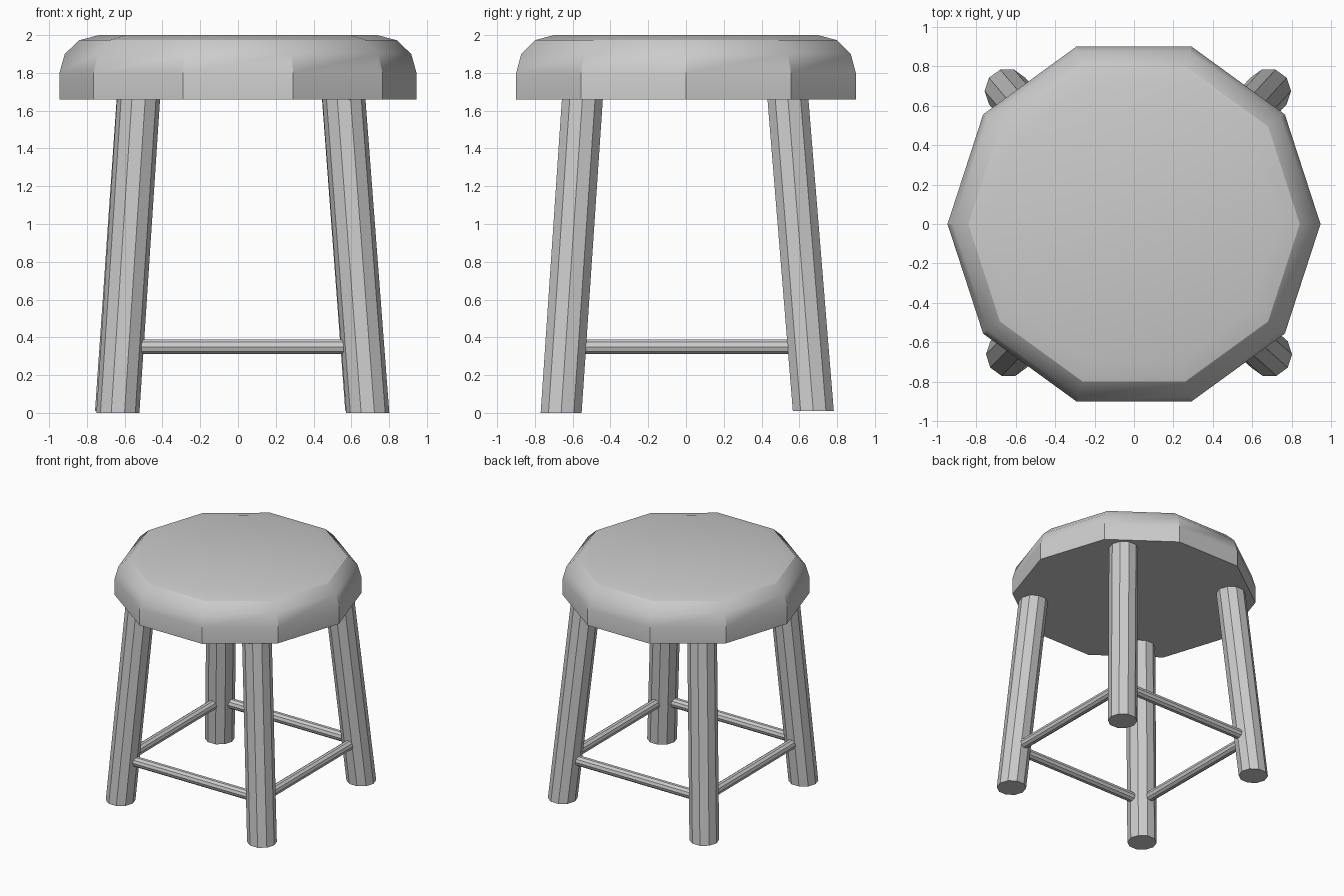
import bpy, math
from mathutils import Vector

if "Cube" in bpy.data.objects:
    bpy.data.objects.remove(bpy.data.objects["Cube"])

SIDES = 10


def mesh_object(name, verts, faces):
    mesh = bpy.data.meshes.new(name)
    mesh.from_pydata(verts, [], faces)
    obj = bpy.data.objects.new(name, mesh)
    bpy.context.collection.objects.link(obj)
    return obj


def loft(name, rings):
    """Capped skin through a list of equal-sized rings of points."""
    n = len(rings[0])
    verts = [p for ring in rings for p in ring]
    faces = [(k * n + i, k * n + (i + 1) % n, (k + 1) * n + (i + 1) % n, (k + 1) * n + i)
             for k in range(len(rings) - 1) for i in range(n)]
    faces.append(tuple(reversed(range(n))))
    faces.append(tuple(range(len(verts) - n, len(verts))))
    return mesh_object(name, verts, faces)


def flat_ring(x, y, z, r):
    return [(x + r * math.cos(math.tau * i / SIDES),
             y + r * math.sin(math.tau * i / SIDES), z) for i in range(SIDES)]


# Seat: ten-sided slab with a rounded upper edge
apothem, bevel = 0.899, 0.2
profile = [(apothem, 1.66)]
for k in range(4):
    a = math.radians(30 * k)
    profile.append((apothem - bevel + bevel * math.cos(a), 1.8 + bevel * math.sin(a)))
seat = loft("seat", [flat_ring(0, 0, z, r / math.cos(math.pi / SIDES)) for r, z in profile])
bpy.context.view_layer.objects.active = seat
seat.select_set(True)
bpy.ops.object.shade_smooth_by_angle(angle=math.radians(30))

# Splayed legs: foot centre and the centre where each meets the seat
legs = {
    "front_left": ((-0.636, -0.661, 0.0), (-0.526, -0.548, 1.67)),
    "front_right": ((0.687, -0.661, 0.0), (0.56, -0.548, 1.67)),
    "back_right": ((0.682, 0.674, 0.01), (0.558, 0.539, 1.67)),
    "back_left": ((-0.643, 0.674, 0.01), (-0.528, 0.539, 1.67)),
}
for name, (foot, top) in legs.items():
    loft(name + "_leg", [flat_ring(*foot, 0.114), flat_ring(*top, 0.114)])


# Stretchers: thin rods joining neighbouring legs
def leg_point(name, z):
    foot, top = map(Vector, legs[name])
    return foot.lerp(top, (z - foot.z) / (top.z - foot.z))


def stretcher(name, a, b, r=0.041):
    p, q = leg_point(a, 0.35), leg_point(b, 0.35)
    side = (q - p).normalized().cross(Vector((0, 0, 1)))
    rings = []
    for c in (p, q):
        rings.append([c + r * (math.sin(t) * Vector((0, 0, 1)) - math.cos(t) * side)
                      for t in (math.tau * (i + 0.0) / SIDES for i in range(SIDES))])
    rings = [list(reversed(ring)) for ring in rings]
    loft(name, rings)


stretcher("front_stretcher", "front_left", "front_right")
stretcher("right_stretcher", "front_right", "back_right")
stretcher("back_stretcher", "back_right", "back_left")
stretcher("left_stretcher", "back_left", "front_left")

# Make sure every part faces outward
import bmesh
for obj in bpy.context.collection.objects:
    bm = bmesh.new()
    bm.from_mesh(obj.data)
    bmesh.ops.recalc_face_normals(bm, faces=bm.faces)
    bm.to_mesh(obj.data)
    bm.free()
